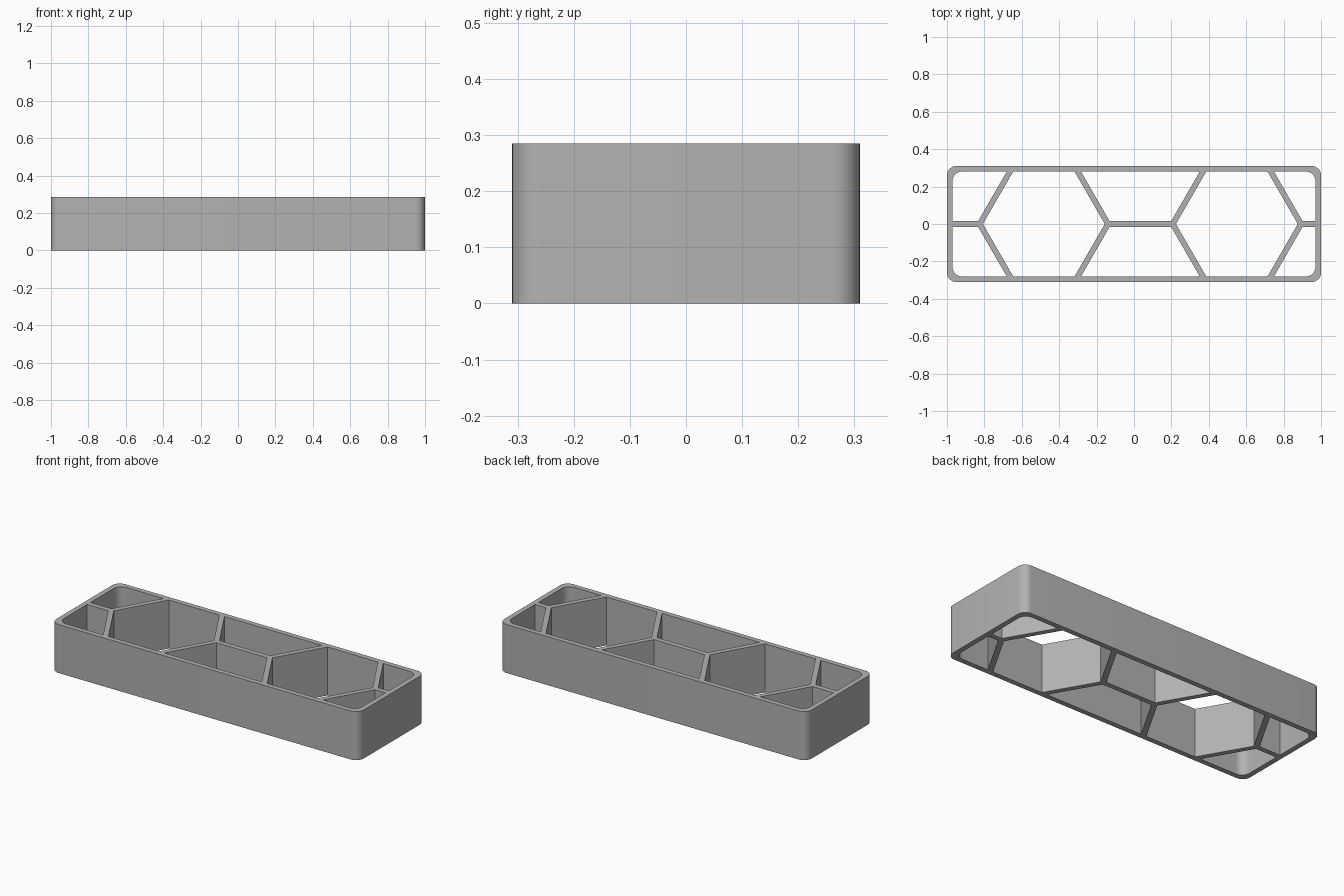
import bpy, bmesh, math

cube = bpy.data.objects.get("Cube")
if cube:
    bpy.data.objects.remove(cube, do_unlink=True)

HX, HY, H = 1.0, 0.31, 0.285    # half length, half width, height
T = 0.03                        # wall thickness
R = 0.343                       # hexagon radius on rib centrelines
CENTRES = (-0.482, 0.55)
IX, IY = HX - T, HY - T         # inner faces of the frame
SHIFT = T / 2 / math.cos(math.radians(30))


def rib_x(centre, side, y, offset):
    """x on the face of a slanted rib at height y above the middle line."""
    return centre + side * (R - y / math.sqrt(3) + offset)


def arc(sx, sy, hx, hy, r=0.05, steps=8):
    """Rounded corner, running from the end wall to the long wall."""
    pts = []
    for i in range(steps + 1):
        a = math.pi / 2 * i / steps
        pts.append((sx * (hx - r + r * math.cos(a)), sy * (hy - r + r * math.sin(a))))
    return pts


# Outer outline with rounded corners
outlines = [arc(1, 1, HX, HY) + arc(-1, 1, HX, HY)[::-1]
            + arc(-1, -1, HX, HY) + arc(1, -1, HX, HY)[::-1]]

# Hexagonal openings
for c in CENTRES:
    outlines.append([(rib_x(c, s, abs(y), -SHIFT), y) for s, y in
                     ((1, 0), (1, IY), (-1, IY), (-1, 0), (-1, -IY), (1, -IY))])

# Openings between the hexagons and at the four corners
for sy in (1, -1):
    outlines.append([(rib_x(c, s, y, SHIFT), sy * y) for c, s, y in
                     ((CENTRES[0], 1, T / 2), (CENTRES[1], -1, T / 2),
                      (CENTRES[1], -1, IY), (CENTRES[0], 1, IY))])
    for c, s in zip(CENTRES, (-1, 1)):
        outlines.append([(s * IX, sy * T / 2)] + arc(s, sy, IX, IY)
                        + [(rib_x(c, s, y, SHIFT), sy * y) for y in (IY, T / 2)])

# Extrude the filled outlines into one solid
curve = bpy.data.curves.new("frame_outline", "CURVE")
curve.dimensions = "2D"
curve.fill_mode = "BOTH"
curve.extrude = H / 2
for pts in outlines:
    spline = curve.splines.new("POLY")
    spline.points.add(len(pts) - 1)
    for p, (x, y) in zip(spline.points, pts):
        p.co = (x, y, 0, 1)
    spline.use_cyclic_u = True
frame = bpy.data.objects.new("hexagon_frame", curve)
bpy.context.collection.objects.link(frame)
bpy.ops.object.select_all(action="DESELECT")
frame.select_set(True)
bpy.context.view_layer.objects.active = frame
bpy.ops.object.convert(target="MESH")
frame = bpy.context.object

# Weld caps to walls and stand it on the ground
bm = bmesh.new()
bm.from_mesh(frame.data)
bmesh.ops.remove_doubles(bm, verts=bm.verts, dist=0.0001)
bmesh.ops.translate(bm, verts=bm.verts, vec=(0, 0, H / 2))
bmesh.ops.recalc_face_normals(bm, faces=bm.faces)
bm.to_mesh(frame.data)
bm.free()
bpy.ops.object.shade_smooth_by_angle(angle=math.radians(30))

# Grey material
grey = bpy.data.materials.new("grey")
grey.use_nodes = True
grey.diffuse_color = (0.45, 0.45, 0.45, 1)
grey.node_tree.nodes["Principled BSDF"].inputs["Base Color"].default_value = grey.diffuse_color
frame.data.materials.clear()
frame.data.materials.append(grey)
